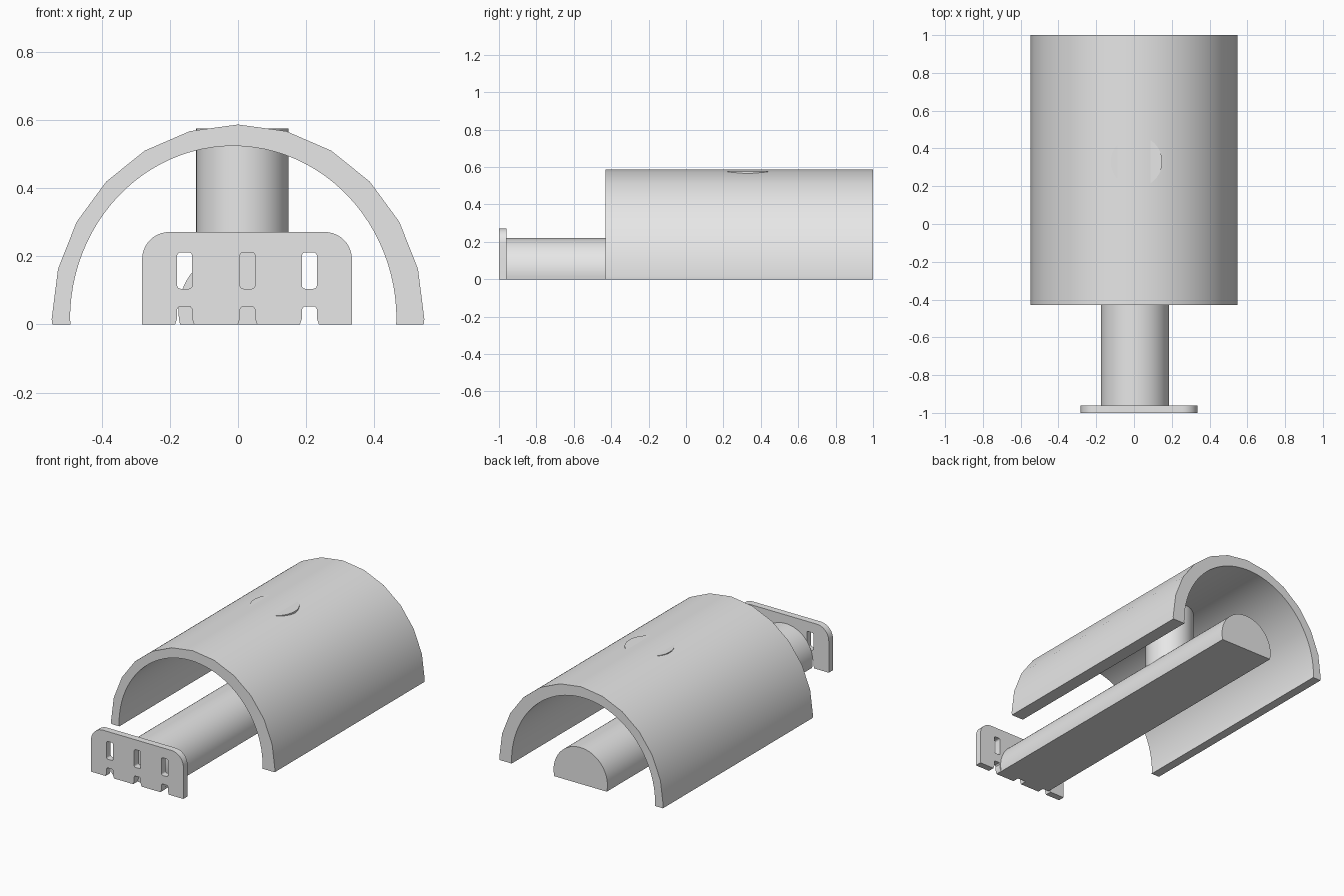
import bpy, bmesh
from math import sin, cos, pi, radians, asin
from mathutils import Matrix

cube = bpy.data.objects.get("Cube")
if cube:
    bpy.data.objects.remove(cube, do_unlink=True)

grey = bpy.data.materials.new("light grey")
grey.use_nodes = True
colour = (0.8, 0.8, 0.8, 1)
grey.diffuse_color = colour
grey.node_tree.nodes["Principled BSDF"].inputs["Base Color"].default_value = colour


def arc(cx, cz, rx, rz, start, end, steps):
    """Points on an ellipse, angles in degrees."""
    angles = [radians(start + (end - start) * i / steps) for i in range(steps + 1)]
    return [(cx + rx * cos(a), cz + rz * sin(a)) for a in angles]


def rounded_box(x0, x1, z0, z1, r):
    corners = [(x1 - r, z1 - r, 0), (x0 + r, z1 - r, 90),
               (x0 + r, z0 + r, 180), (x1 - r, z0 + r, 270)]
    return [p for x, z, a in corners for p in arc(x, z, r, r, a, a + 90, 4)]


def extrude(name, loops, y0, y1):
    """Fill x-z loops (inner loops become holes) and extrude along y."""
    curve = bpy.data.curves.new(name, 'CURVE')
    curve.dimensions = '2D'
    curve.fill_mode = 'BOTH'
    curve.extrude = (y1 - y0) / 2
    for loop in loops:
        spline = curve.splines.new('POLY')
        spline.points.add(len(loop) - 1)
        for point, (x, z) in zip(spline.points, loop):
            point.co = (x, z, 0, 1)
        spline.use_cyclic_u = True
    obj = bpy.data.objects.new(name, curve)
    bpy.context.collection.objects.link(obj)
    bpy.ops.object.select_all(action='DESELECT')
    obj.select_set(True)
    bpy.context.view_layer.objects.active = obj
    bpy.ops.object.convert(target='MESH')
    obj = bpy.context.object
    obj.data.transform(Matrix.Translation((0, (y0 + y1) / 2, 0)) @ Matrix.Rotation(pi / 2, 4, 'X'))
    bm = bmesh.new()
    bm.from_mesh(obj.data)
    bmesh.ops.remove_doubles(bm, verts=bm.verts, dist=0.0001)
    bmesh.ops.recalc_face_normals(bm, faces=bm.faces)
    bm.to_mesh(obj.data)
    bm.free()
    finish(obj)


def finish(obj):
    obj.data.materials.clear()
    obj.data.materials.append(grey)
    bpy.ops.object.shade_smooth_by_angle(angle=radians(30))


# Arched shell: coarse outer curve, fine inner curve
outer = [(0.546, 0)] + arc(0, 0.015, 0.548, 0.573, 0, 180, 12) + [(-0.546, 0)]
inner = [(-0.492, 0)] + arc(-0.014, 0.015, 0.48, 0.51, 180, 0, 48) + [(0.465, 0)]
extrude("arched_shell", [outer + inner], -0.43, 1)

# Round rod with a flat underside
rod_radius, rod_height = 0.18, 0.04
dip = asin(rod_height / rod_radius) * 180 / pi
extrude("flat_bottomed_rod",
        [arc(0.005, rod_height, rod_radius, rod_radius, -dip, 180 + dip, 48)], -0.96, 1)

# End plate with rounded top corners, bottom notches and slots
left, right, top, r = -0.282, 0.335, 0.272, 0.08
centres = (-0.157, 0.028, 0.21)
half_notch = [(-0.028, 0), (-0.022, 0.018), (-0.022, 0.045), (-0.016, 0.053)]
notch = half_notch + [(-x, z) for x, z in reversed(half_notch)]
plate = [(left, 0)] + [(c + x, z) for c in centres for x, z in notch] + [(right, 0)]
plate += arc(right - r, top - r, r, r, 0, 90, 10) + arc(left + r, top - r, r, r, 90, 180, 10)
slots = [rounded_box(c - 0.022, c + 0.022, 0.105, 0.212, 0.01) for c in centres]
extrude("end_plate", [plate] + slots, -1, -0.96)

# Upright post joining the rod to the shell
post_bottom, post_top = 0.1, 0.576
bpy.ops.mesh.primitive_cylinder_add(vertices=48, radius=0.136, depth=post_top - post_bottom,
                                    location=(0.013, 0.33, (post_top + post_bottom) / 2))
post = bpy.context.object
post.name = "upright_post"
finish(post)
